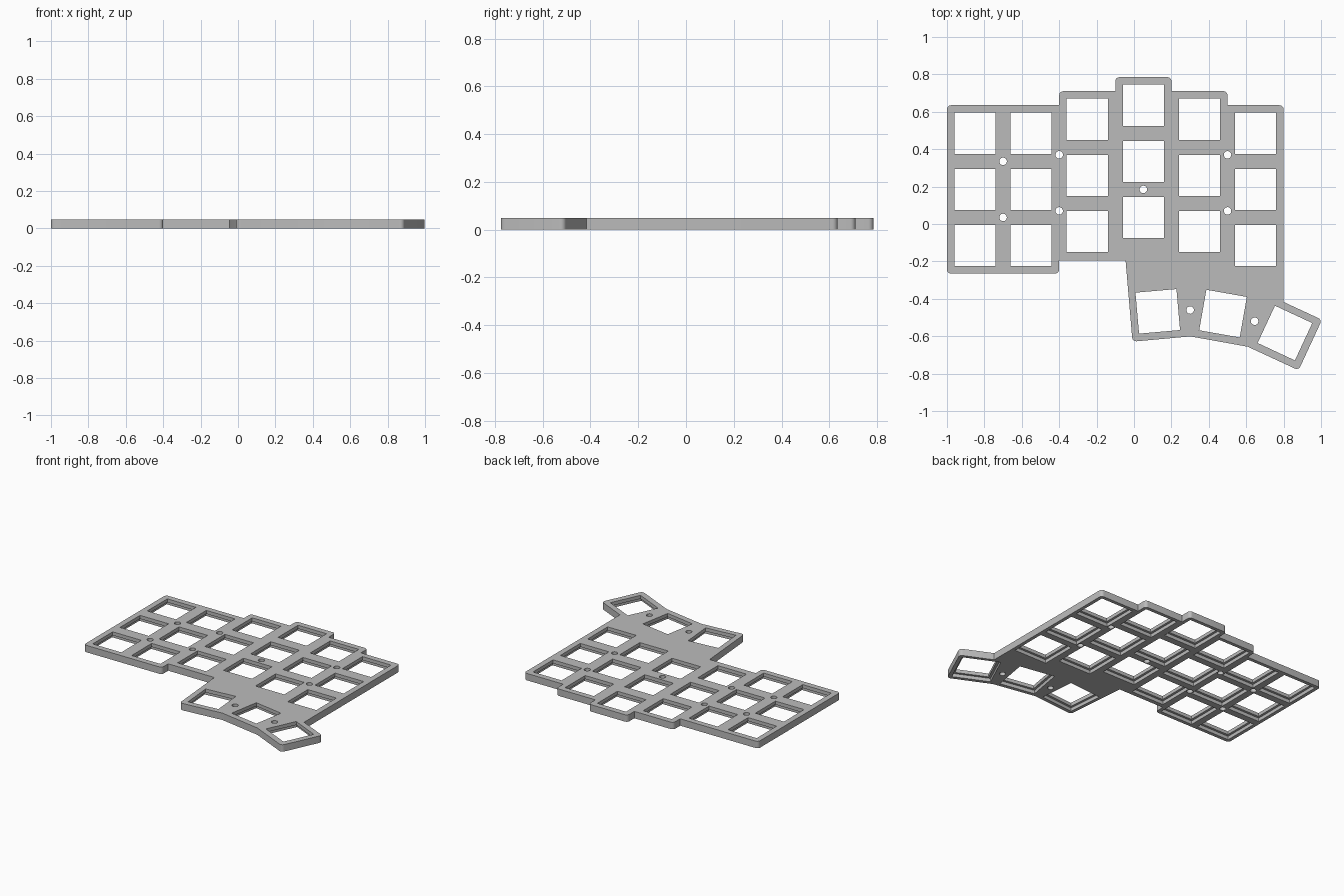
import bpy, bmesh, math
from mathutils import Vector, Matrix

if "Cube" in bpy.data.objects:
    bpy.data.objects.remove(bpy.data.objects["Cube"])

T = 0.048       # plate thickness
LIP = 0.024     # height where the wide underside recess ends
HOLE, RECESS = 0.11, 0.126   # half sizes of switch opening and underside recess

# switch positions: (x, y, rotation in degrees)
tops = [0.485, 0.485, 0.56, 0.635, 0.56, 0.485]
keys = [(-0.85 + 0.3 * c, t - 0.3 * r, 0) for c, t in enumerate(tops) for r in range(3)]
keys += [(0.127, -0.467, 5), (0.476, -0.479, -10), (0.807, -0.583, -25)]
screws = [(-0.7, 0.335), (-0.7, 0.035), (-0.4, 0.37), (-0.4, 0.07), (0.05, 0.185),
          (0.5, 0.37), (0.5, 0.07), (0.3, -0.46), (0.645, -0.52)]

# plate outline, clockwise from top left
outline = [(-1, 0.635), (-0.4, 0.635), (-0.4, 0.71), (-0.1, 0.71), (-0.1, 0.785), (0.2, 0.785),
           (0.2, 0.71), (0.5, 0.71), (0.5, 0.635), (0.8, 0.635), (0.8, -0.417), (1.005, -0.512),
           (0.88, -0.782), (0.608, -0.656), (0.302, -0.601), (-0.008, -0.629),
           (-0.045, -0.195), (-0.4, -0.195), (-0.4, -0.265), (-1, -0.265)]


def rounded(points, radius=0.022, steps=6):
    """Round the strong convex corners of a clockwise outline."""
    out = []
    for i, p in enumerate(points):
        p = Vector(p)
        a = (Vector(points[i - 1]) - p).normalized()
        b = (Vector(points[(i + 1) % len(points)]) - p).normalized()
        cross = a.x * b.y - a.y * b.x
        if cross < 0.5:
            out.append(p)
            continue
        half = a.angle(b) / 2
        centre = p + (a + b).normalized() * radius / math.sin(half)
        s = p + a * radius / math.tan(half) - centre
        sweep = -(math.pi - 2 * half)
        for k in range(steps + 1):
            out.append(centre + Matrix.Rotation(sweep * k / steps, 2) @ s)
    return out


def stack(bm, rings):
    """Closed solid through a stack of equal-length rings."""
    loops = [[bm.verts.new(v) for v in ring] for ring in rings]
    n = len(loops[0])
    for lo, hi in zip(loops, loops[1:]):
        for i in range(n):
            j = (i + 1) % n
            bm.faces.new((lo[i], lo[j], hi[j], hi[i]))
    bm.faces.new(loops[0][::-1])
    bm.faces.new(loops[-1])


def make(name, bm):
    bmesh.ops.recalc_face_normals(bm, faces=bm.faces)
    me = bpy.data.meshes.new(name)
    bm.to_mesh(me)
    bm.free()
    ob = bpy.data.objects.new(name, me)
    bpy.context.collection.objects.link(ob)
    return ob


# plate body
bm = bmesh.new()
shape = rounded(outline)
stack(bm, [[(p.x, p.y, z) for p in shape] for z in (0, T)])
plate = make("switch_plate", bm)

# cutters: stepped switch openings and round screw holes
bm = bmesh.new()
for x, y, deg in keys:
    m = Matrix.Translation((x, y, 0)) @ Matrix.Rotation(math.radians(deg), 4, 'Z')
    stack(bm, [[m @ Vector((sx * h, sy * h, z)) for sx, sy in ((-1, -1), (1, -1), (1, 1), (-1, 1))]
               for h, z in ((RECESS, -0.02), (RECESS, LIP), (HOLE, LIP), (HOLE, T + 0.02))])
for x, y in screws:
    stack(bm, [[(x + 0.02 * math.cos(k * math.tau / 32), y + 0.02 * math.sin(k * math.tau / 32), z)
                for k in range(32)] for z in (-0.02, T + 0.02)])
cutter = make("hole_cutter", bm)
cutter.hide_render = True

# cut the holes and bake the result
mod = plate.modifiers.new("holes", 'BOOLEAN')
mod.operation, mod.solver, mod.object = 'DIFFERENCE', 'EXACT', cutter
deps = bpy.context.evaluated_depsgraph_get()
baked = bpy.data.meshes.new_from_object(plate.evaluated_get(deps))
plate.modifiers.clear()
plate.data = baked
bpy.data.objects.remove(cutter)

# single grey material
grey = bpy.data.materials.new("plate_grey")
grey.diffuse_color = (0.5, 0.5, 0.5, 1)
grey.use_nodes = True
grey.node_tree.nodes["Principled BSDF"].inputs["Base Color"].default_value = grey.diffuse_color
plate.data.materials.clear()
plate.data.materials.append(grey)

# smooth only the rounded corners and screw holes
bpy.context.view_layer.objects.active = plate
plate.select_set(True)
bpy.ops.object.shade_smooth_by_angle(angle=math.radians(30))
